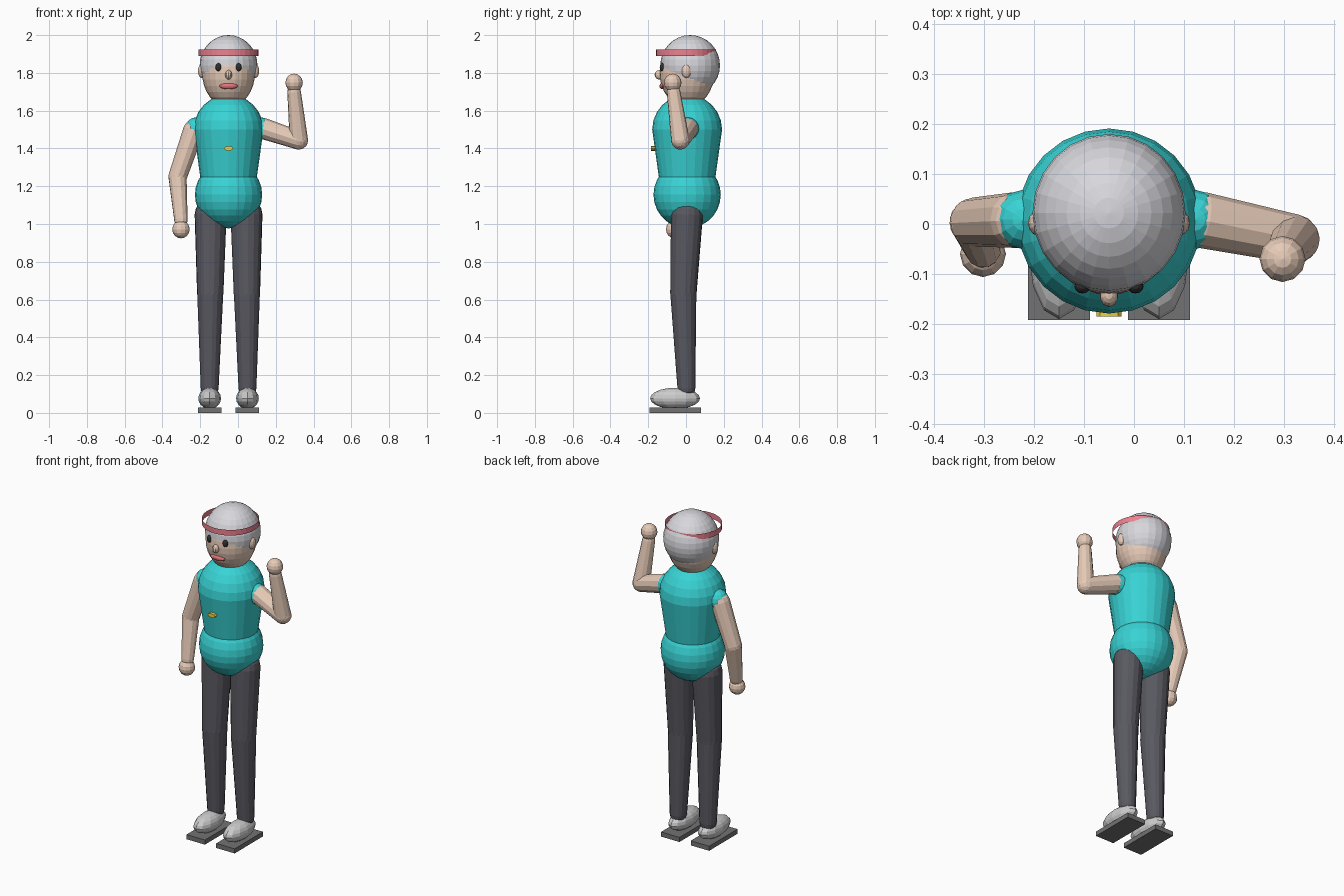
import bpy, bmesh, math
from mathutils import Vector, Matrix

if "Cube" in bpy.data.objects:
    bpy.data.objects.remove(bpy.data.objects["Cube"])

CX = -0.05  # body centre line


def material(name, r, g, b):
    m = bpy.data.materials.new(name)
    m.diffuse_color = (r, g, b, 1)
    m.use_nodes = True
    m.node_tree.nodes["Principled BSDF"].inputs["Base Color"].default_value = m.diffuse_color
    return m


SKIN = material("skin", 0.80, 0.60, 0.48)
TEAL = material("shirt", 0.04, 0.65, 0.66)
BLACK = material("trousers", 0.10, 0.10, 0.12)
HAIR = material("hair", 0.68, 0.68, 0.72)
RED = material("band", 0.85, 0.22, 0.28)
LIP = material("lip", 0.75, 0.18, 0.20)
DARK = material("dark", 0.03, 0.03, 0.03)
SOLE = material("sole", 0.17, 0.17, 0.17)
SHOE = material("shoe", 0.75, 0.75, 0.75)
GOLD = material("gold", 0.85, 0.65, 0.05)


def add(name, bm, mat):
    bmesh.ops.recalc_face_normals(bm, faces=bm.faces)
    me = bpy.data.meshes.new(name)
    bm.to_mesh(me)
    bm.free()
    me.materials.append(mat)
    ob = bpy.data.objects.new(name, me)
    bpy.context.collection.objects.link(ob)
    return ob


def ellipsoid(name, c, r, mat, seg=16, rings=10):
    bm = bmesh.new()
    bmesh.ops.create_uvsphere(bm, u_segments=seg, v_segments=rings, radius=1,
                              matrix=Matrix.Translation(c) @ Matrix.Diagonal((*r, 1)))
    return add(name, bm, mat)


def capsule(name, p1, p2, r1, r2, mat, seg=12, rings=4):
    """Tapered rod with a round cap at each end."""
    p1, p2 = Vector(p1), Vector(p2)
    length = (p2 - p1).length
    bm = bmesh.new()
    bmesh.ops.create_uvsphere(bm, u_segments=seg, v_segments=rings * 2, radius=1)
    # split the equator so the two hemispheres can move apart
    upper = [f for f in bm.faces if f.calc_center_median().z > 0]
    geo = bmesh.ops.split(bm, geom=upper)["geom"]
    top = {v for v in geo if isinstance(v, bmesh.types.BMVert)}
    for v in bm.verts:
        v.co = v.co * r2 + Vector((0, 0, length)) if v in top else v.co * r1
    rims = [e for e in bm.edges if e.is_boundary]
    bmesh.ops.bridge_loops(bm, edges=rims)
    rot = (p2 - p1).to_track_quat('Z', 'Y').to_matrix().to_4x4()
    bm.transform(Matrix.Translation(p1) @ rot)
    return add(name, bm, mat)


def box(name, c, size, mat):
    bm = bmesh.new()
    bmesh.ops.create_cube(bm, size=1, matrix=Matrix.Translation(c) @ Matrix.Diagonal((*size, 1)))
    return add(name, bm, mat)


# torso and hips
capsule("torso", (CX, 0.006, 1.25), (CX, 0.006, 1.50), 0.15, 0.185, TEAL, 24, 6)
ellipsoid("hips", (CX, 0.006, 1.155), (0.178, 0.178, 0.178), TEAL, 24, 14)

# head and hair
ellipsoid("head", (CX, 0.005, 1.80), (0.14, 0.145, 0.18), SKIN, 24, 16)
ellipsoid("hair", (CX, 0.022, 1.84), (0.153, 0.158, 0.16), HAIR, 24, 16)

# headband: open ring that sinks into the hair at the back
bm = bmesh.new()
bmesh.ops.create_cone(bm, cap_ends=False, segments=32, radius1=0.158, radius2=0.158,
                      depth=0.034, matrix=Matrix.Translation((CX, 0, 1.907)))
add("headband", bm, RED)

# face
ellipsoid("nose", (CX, -0.141, 1.79), (0.019, 0.025, 0.025), SKIN, 10, 8)
ellipsoid("mouth", (CX, -0.124, 1.73), (0.05, 0.017, 0.016), LIP, 12, 8)

# paired parts
for side, s in (("right", -1), ("left", 1)):
    ellipsoid(side + "_eye", (CX + s * 0.053, -0.125, 1.83), (0.016, 0.014, 0.022), DARK, 12, 8)
    ellipsoid(side + "_ear", (CX + s * 0.142, 0.002, 1.81), (0.02, 0.025, 0.037), SKIN, 12, 8)
    ellipsoid(side + "_sleeve", (CX + s * 0.17, 0.009, 1.505), (0.06, 0.06, 0.06), TEAL, 12, 8)
    hip = (CX + s * 0.095, 0.005, 1.05)
    knee = (CX + s * 0.097, -0.014, 0.63)
    ankle = (CX + s * 0.10, 0.002, 0.13)
    capsule(side + "_thigh", knee, hip, 0.07, 0.085, BLACK, 16)
    capsule(side + "_shin", ankle, knee, 0.048, 0.07, BLACK, 16)
    ellipsoid(side + "_shoe", (CX + s * 0.10, -0.058, 0.077), (0.06, 0.132, 0.056), SHOE, 12, 10)
    box(side + "_sole", (CX + s * 0.10, -0.056, 0.014), (0.124, 0.272, 0.028), SOLE)

# arms: one hanging, one raised
arms = {
    "right": ((-0.235, 0.008, 1.495), (-0.32, 0.004, 1.25), (-0.302, -0.052, 1.02), (-0.302, -0.06, 0.972)),
    "left": ((0.135, 0.008, 1.505), (0.322, -0.03, 1.443), (0.297, -0.066, 1.70), (0.297, -0.07, 1.748)),
}
for side, (shoulder, elbow, wrist, hand) in arms.items():
    capsule(side + "_upper_arm", elbow, shoulder, 0.049, 0.056, SKIN, 12)
    capsule(side + "_forearm", elbow, wrist, 0.049, 0.036, SKIN, 12)
    ellipsoid(side + "_hand", hand, (0.046, 0.046, 0.048), SKIN, 12, 8)

# small chest badge
bm = bmesh.new()
bmesh.ops.create_cone(bm, cap_ends=True, segments=8, radius1=0.025, radius2=0.025, depth=0.02,
                      matrix=Matrix.Translation((CX, -0.175, 1.40)) @ Matrix.Diagonal((1, 1, 0.5, 1))
                      @ Matrix.Rotation(math.pi / 2, 4, 'X'))
add("badge", bm, GOLD)
